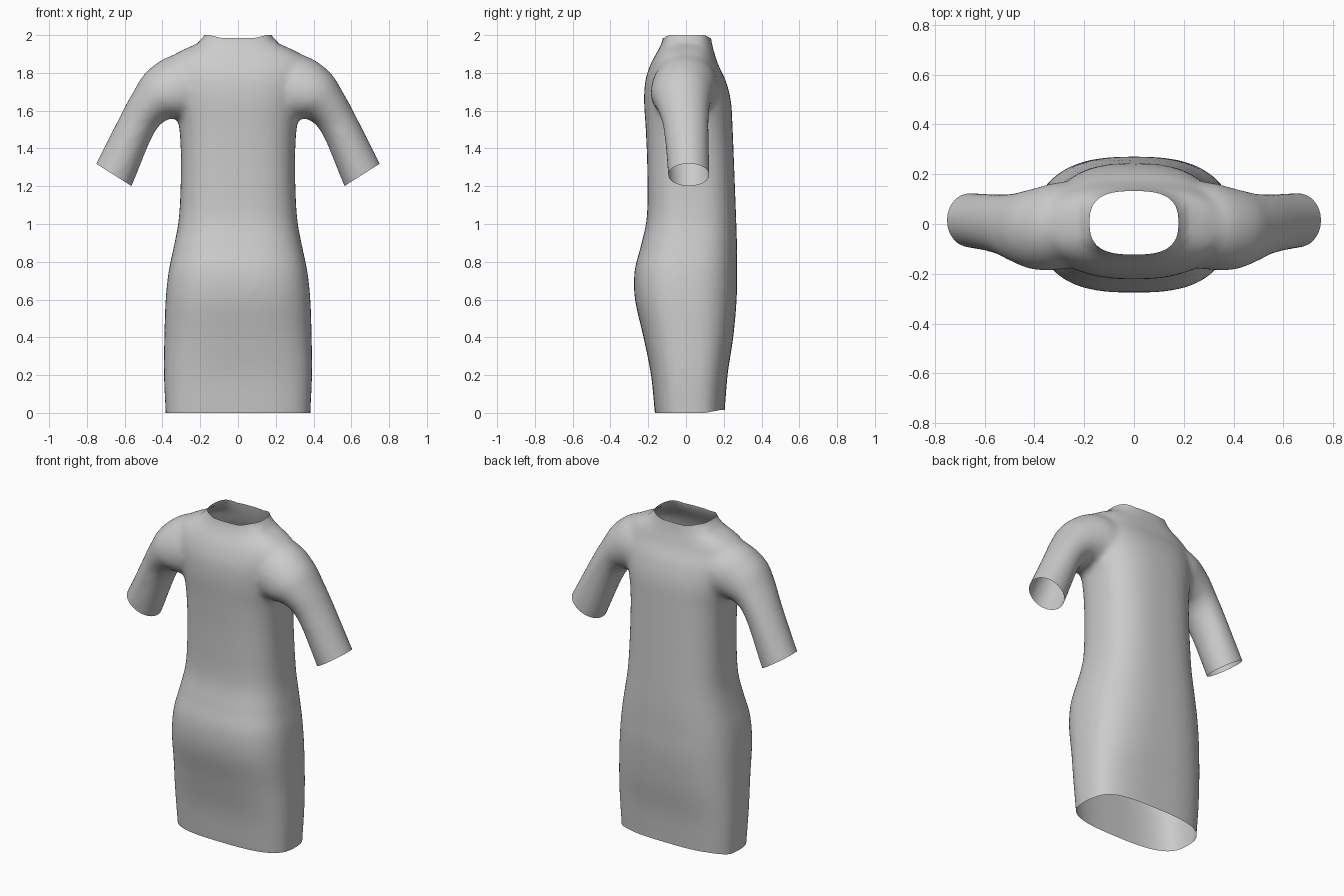
import bpy, bmesh
from math import cos, sin, pi
from mathutils import Vector

if "Cube" in bpy.data.objects:
    bpy.data.objects.remove(bpy.data.objects["Cube"])

SEG = 64


def smooth_rows(rows, steps=5):
    """Catmull-Rom interpolation between section rows."""
    out = []
    for i in range(len(rows) - 1):
        p = [rows[max(i - 1, 0)], rows[i], rows[i + 1], rows[min(i + 2, len(rows) - 1)]]
        for s in range(steps):
            t = s / steps
            out.append([0.5 * (2 * b + (c - a) * t + (2 * a - 5 * b + 4 * c - d) * t * t
                               + (3 * b - a - 3 * c + d) * t ** 3) for a, b, c, d in zip(*p)])
    out.append(list(rows[-1]))
    return out


def spow(v, n):
    return abs(v) ** (2 / n) * (1 if v >= 0 else -1)


def loft(name, rings):
    """Closed tube through a list of rings."""
    bm = bmesh.new()
    vs = [[bm.verts.new(p) for p in r] for r in rings]
    for a, b in zip(vs, vs[1:]):
        for i in range(SEG):
            j = (i + 1) % SEG
            bm.faces.new((a[i], a[j], b[j], b[i]))
    bm.faces.new(vs[0])
    bm.faces.new(vs[-1])
    bmesh.ops.recalc_face_normals(bm, faces=bm.faces)
    me = bpy.data.meshes.new(name)
    bm.to_mesh(me)
    bm.free()
    ob = bpy.data.objects.new(name, me)
    bpy.context.collection.objects.link(ob)
    return ob


# body: z, half width, front y, back y, squareness
body = [(-.12, .38, -.15, .20, 3.0), (0, .383, -.165, .205, 3.0), (.2, .392, -.185, .22, 3.0),
        (.4, .39, -.225, .25, 2.8), (.6, .383, -.27, .268, 2.7), (.75, .367, -.272, .27, 2.7),
        (.88, .34, -.24, .27, 2.7), (1.04, .312, -.207, .265, 2.7), (1.3, .302, -.205, .255, 2.7),
        (1.5, .31, -.213, .247, 2.6), (1.65, .34, -.222, .238, 2.5), (1.76, .37, -.215, .21, 2.4),
        (1.84, .375, -.19, .172, 2.4), (1.89, .345, -.165, .155, 2.4), (1.92, .295, -.147, .146, 2.4),
        (1.945, .24, -.135, .14, 2.5), (1.97, .192, -.125, .135, 2.7), (2.0, .168, -.12, .13, 3.0),
        (2.12, .165, -.12, .13, 3.0)]
rings = []
for z, w, f, b, n in smooth_rows(body):
    rings.append([(w * spow(cos(2 * pi * i / SEG), n),
                   (f + b) / 2 + (b - f) / 2 * spow(sin(2 * pi * i / SEG), n), z) for i in range(SEG)])
dress = loft("dress", rings)

# sleeve: outer x, outer z, inner x, inner z, centre y, half depth
sleeve = [(.15, 1.90, .12, 1.58, .0, .15), (.35, 1.892, .2, 1.55, -.005, .175),
          (.485, 1.805, .29, 1.555, -.02, .165), (.56, 1.69, .38, 1.55, -.015, .14),
          (.63, 1.56, .455, 1.46, .0, .12), (.752, 1.32, .563, 1.20, .015, .11),
          (.81, 1.22, .62, 1.10, .015, .11)]
helpers = []
for side in (1, -1):
    rings = []
    for ox, oz, ix, iz, yc, ry in smooth_rows(sleeve):
        c = Vector(((ox + ix) / 2, yc, (oz + iz) / 2))
        u = Vector(((ox - ix) / 2, 0, (oz - iz) / 2))
        ring = [c + u * cos(2 * pi * i / SEG) + Vector((0, ry * sin(2 * pi * i / SEG), 0))
                for i in range(SEG)]
        rings.append([(side * p.x, p.y, p.z) for p in ring])
    arm = loft("sleeve_helper", rings)
    arm.hide_render = True
    helpers.append(arm)
    m = dress.modifiers.new("join_sleeve", 'BOOLEAN')
    m.operation, m.solver, m.object = 'UNION', 'EXACT', arm

# melt the sleeves into the body
m = dress.modifiers.new("remesh", 'REMESH')
m.mode, m.voxel_size = 'VOXEL', 0.016
m = dress.modifiers.new("soften", 'SMOOTH')
m.factor, m.iterations = 0.5, 10
bpy.context.view_layer.update()
final = bpy.data.meshes.new_from_object(dress.evaluated_get(bpy.context.evaluated_depsgraph_get()))
dress.modifiers.clear()
dress.data = final
for h in helpers:
    bpy.data.objects.remove(h)

# open the hem, neck and cuffs
bm = bmesh.new()
bm.from_mesh(final)


def cut(co, no, keep_test):
    faces = [f for f in bm.faces if keep_test(f.calc_center_median())]
    geom = faces + list({e for f in faces for e in f.edges}) + list({v for f in faces for v in f.verts})
    bmesh.ops.bisect_plane(bm, geom=geom, plane_co=co, plane_no=no, clear_outer=True)


cut((0, 0, 0), (0, 0, -1), lambda c: c.z < .2)
cut((0, 0, 1.985), (0, 0, 1), lambda c: c.z > 1.8)
for s in (1, -1):
    cut((s * .657, 0, 1.26), (s * .536, 0, -.844), lambda c: c.x * s > .5 and c.z > 1.0)

# raise the collar at the sides, lift the back of the hem slightly
for v in bm.verts:
    if v.co.z > 1.94 and abs(v.co.x) < .21:
        v.co.z += .015 * min(1, (v.co.z - 1.94) / .045) * min(1, max(0, (abs(v.co.x) - .09) / .06))
    if v.co.z < .1 and v.co.y > .1:
        v.co.z += .015 * (1 - v.co.z / .1) * min(1, (v.co.y - .1) / .08)
bm.to_mesh(final)
bm.free()
final.shade_smooth()
